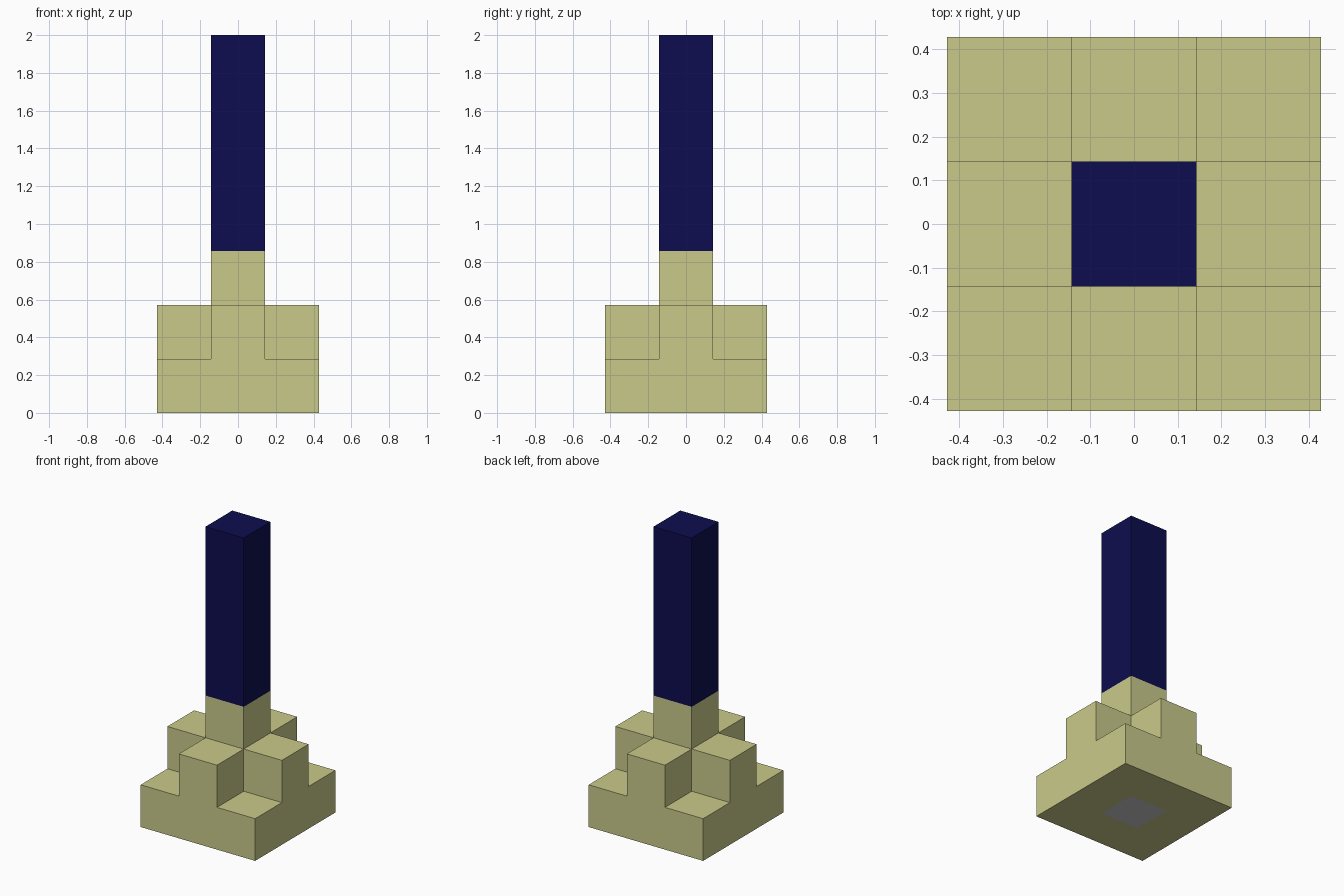
import bpy
import bmesh
from mathutils import Vector

if "Cube" in bpy.data.objects:
    bpy.data.objects.remove(bpy.data.objects["Cube"])

U = 2 / 7  # one block


def material(name, rgb):
    m = bpy.data.materials.new(name)
    m.diffuse_color = (*rgb, 1)
    m.use_nodes = True
    m.node_tree.nodes["Principled BSDF"].inputs["Base Color"].default_value = m.diffuse_color
    return m


sand = material("sand", (0.59, 0.59, 0.26))
navy = material("navy", (0.004, 0.004, 0.08))
grey = material("grey", (0.58, 0.58, 0.58))

# Stepped block layout: square slab, cross-shaped tier, central post
slab = {(x, y, 0) for x in (-1, 0, 1) for y in (-1, 0, 1)}
cross = {(x, y, 1) for x in (-1, 0, 1) for y in (-1, 0, 1) if x * y == 0}
collar = {(0, 0, 2)}
shaft = {(0, 0, z) for z in range(3, 7)}
solid = slab | cross | collar | shaft


def build(name, cells, mats, pick):
    """Outer skin of the cells, leaving out faces buried in the solid."""
    bm = bmesh.new()
    for cell in cells:
        centre = Vector(cell) + Vector((0, 0, 0.5))
        for axis in range(3):
            for sign in (-1, 1):
                n = Vector((0, 0, 0))
                n[axis] = sign
                if tuple(int(c + d) for c, d in zip(cell, n)) in solid:
                    continue
                a = Vector((0, 0, 0))
                a[(axis + 1) % 3] = 0.5
                b = n.cross(a)
                mid = centre + n * 0.5
                corners = (mid - a - b, mid + a - b, mid + a + b, mid - a + b)
                f = bm.faces.new([bm.verts.new(p * U) for p in corners])
                f.material_index = pick(cell, n)
    bmesh.ops.remove_doubles(bm, verts=bm.verts[:], dist=1e-4)
    # Merge the coplanar block faces
    bmesh.ops.dissolve_limit(bm, angle_limit=0.01, verts=bm.verts[:],
                             edges=bm.edges[:], delimit={'MATERIAL'})
    mesh = bpy.data.meshes.new(name)
    bm.to_mesh(mesh)
    bm.free()
    for m in mats:
        mesh.materials.append(m)
    bpy.context.collection.objects.link(bpy.data.objects.new(name, mesh))


# Stepped base, with a grey square in the middle of its underside
build("stepped_base", slab | cross | collar, [sand, grey],
      lambda c, n: int(c == (0, 0, 0) and n.z < 0))
# Dark upper post
build("post", shaft, [navy], lambda c, n: 0)
